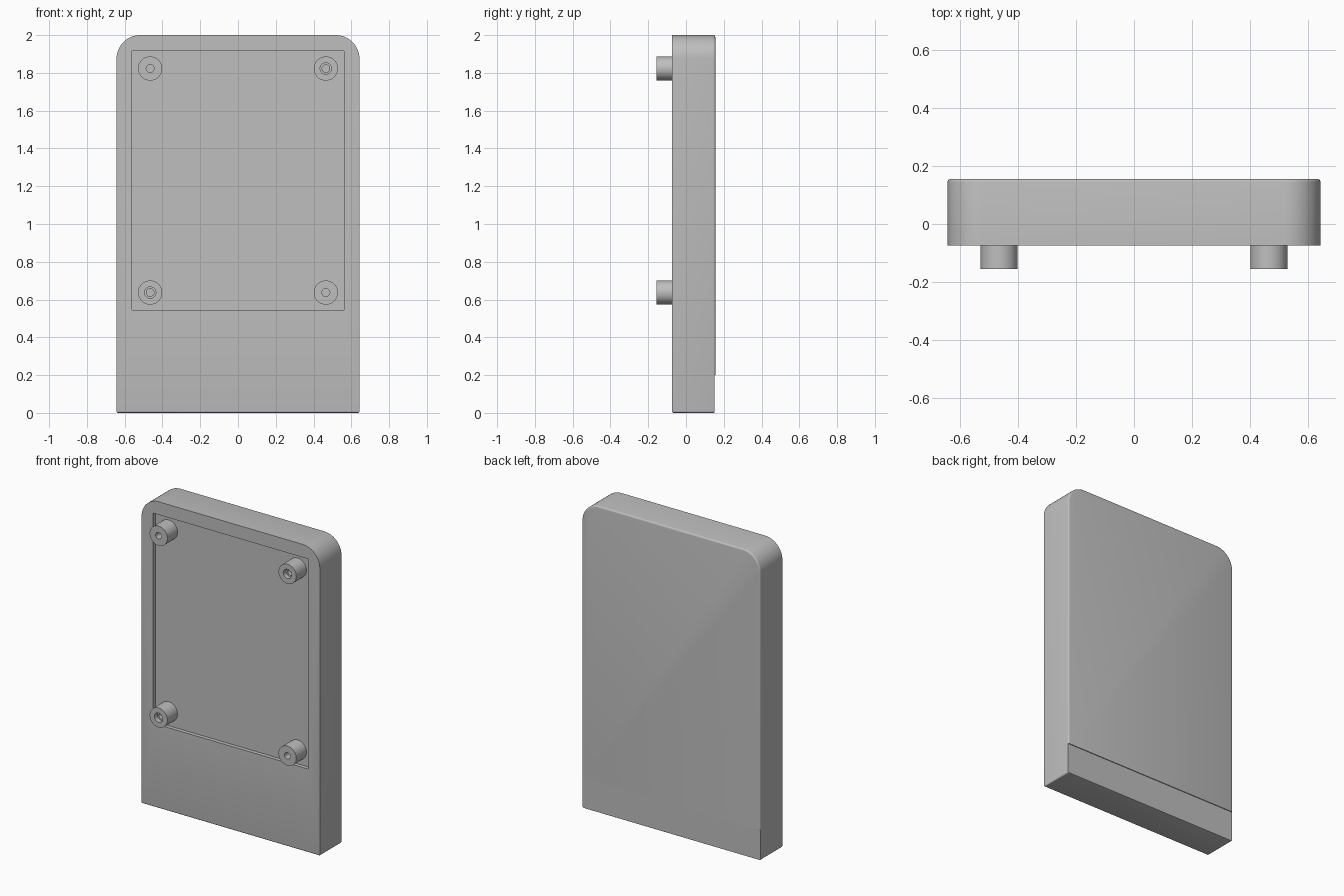
import bpy, bmesh
from math import sin, cos, pi, radians

cube = bpy.data.objects.get("Cube")
if cube:
    bpy.data.objects.remove(cube, do_unlink=True)

HALF_W, HEIGHT, CORNER = 0.643, 2.0, 0.125
FRONT, BACK, FLOOR, TIP = -0.075, 0.155, -0.05, -0.155

grey = bpy.data.materials.new("plain_grey")
grey.use_nodes = True
colour = (0.52, 0.52, 0.52, 1)
grey.diffuse_color = colour
grey.node_tree.nodes["Principled BSDF"].inputs["Base Color"].default_value = colour


def make_object(name, bm):
    bmesh.ops.recalc_face_normals(bm, faces=bm.faces)
    mesh = bpy.data.meshes.new(name)
    bm.to_mesh(mesh)
    bm.free()
    obj = bpy.data.objects.new(name, mesh)
    mesh.materials.append(grey)
    bpy.context.collection.objects.link(obj)
    return obj


def activate(obj):
    bpy.ops.object.select_all(action='DESELECT')
    obj.select_set(True)
    bpy.context.view_layer.objects.active = obj


def smooth(obj):
    activate(obj)
    bpy.ops.object.shade_smooth_by_angle(angle=radians(30))


def cut_box(target, low, high):
    bm = bmesh.new()
    bmesh.ops.create_cube(bm, size=1)
    for v in bm.verts:
        v.co = [l + (c + 0.5) * (h - l) for c, l, h in zip(v.co, low, high)]
    cutter = make_object("cutter", bm)
    cutter.hide_render = True
    mod = target.modifiers.new("cut", 'BOOLEAN')
    mod.operation, mod.solver, mod.object = 'DIFFERENCE', 'EXACT', cutter
    activate(target)
    bpy.ops.object.modifier_apply(modifier=mod.name)
    bpy.data.objects.remove(cutter, do_unlink=True)


# Body slab: rounded top corners, softened back rim and bottom edges
outline = [(-HALF_W, 0), (HALF_W, 0)]
for side, start in ((1, 0), (-1, pi / 2)):
    for i in range(13):
        a = start + i * pi / 24
        outline.append((side * (HALF_W - CORNER) + CORNER * cos(a),
                        HEIGHT - CORNER + CORNER * sin(a)))
bm = bmesh.new()
face = bm.faces.new([bm.verts.new((x, FRONT, z)) for x, z in outline])
extruded = bmesh.ops.extrude_face_region(bm, geom=[face])
for item in extruded["geom"]:
    if isinstance(item, bmesh.types.BMVert):
        item.co.y = BACK
bmesh.ops.recalc_face_normals(bm, faces=bm.faces)
rim = [e for e in bm.edges
       if all(v.co.y > BACK - 0.001 for v in e.verts)
       or all(v.co.z < 0.001 for v in e.verts)]
bmesh.ops.bevel(bm, geom=rim, offset=0.01, segments=4, profile=0.5,
                affect='EDGES', clamp_overlap=True)
body = make_object("body", bm)

# Shallow front recess and slightly stepped lower back
cut_box(body, (-0.56, -0.2, 0.545), (0.56, FLOOR, 1.915))
cut_box(body, (-1, BACK - 0.005, -0.5), (1, 0.5, 0.2))
smooth(body)


# Round standoffs with blind holes; two opposite ones have a wider mouth
def standoff(name, x, z, wide):
    profile = [(0.064, FLOOR + 0.003), (0.064, TIP)]
    if wide:
        profile += [(0.03, TIP), (0.03, TIP + 0.03)]
        profile += [(0.02, TIP + 0.03)]
    else:
        profile += [(0.021, TIP)]
    profile += [(profile[-1][0], FLOOR), (0, FLOOR)]
    bm = bmesh.new()
    verts = [bm.verts.new((r, y, 0)) for r, y in profile]
    edges = [bm.edges.new(pair) for pair in zip(verts, verts[1:])]
    bmesh.ops.spin(bm, geom=verts + edges, cent=(0, 0, 0), axis=(0, 1, 0),
                   angle=2 * pi, steps=40, use_duplicate=False)
    bmesh.ops.remove_doubles(bm, verts=bm.verts, dist=0.0005)
    rim = [e for e in bm.edges if e.is_boundary]
    bmesh.ops.holes_fill(bm, edges=rim, sides=0)
    obj = make_object(name, bm)
    obj.location = (x, 0, z)
    smooth(obj)


for side, sx in (("left", 1), ("right", -1)):
    for level, z in (("upper", 1.823), ("lower", 0.637)):
        wide = (sx > 0) == (level == "upper")
        standoff(f"standoff_{level}_{side}", sx * 0.465, z, wide)
